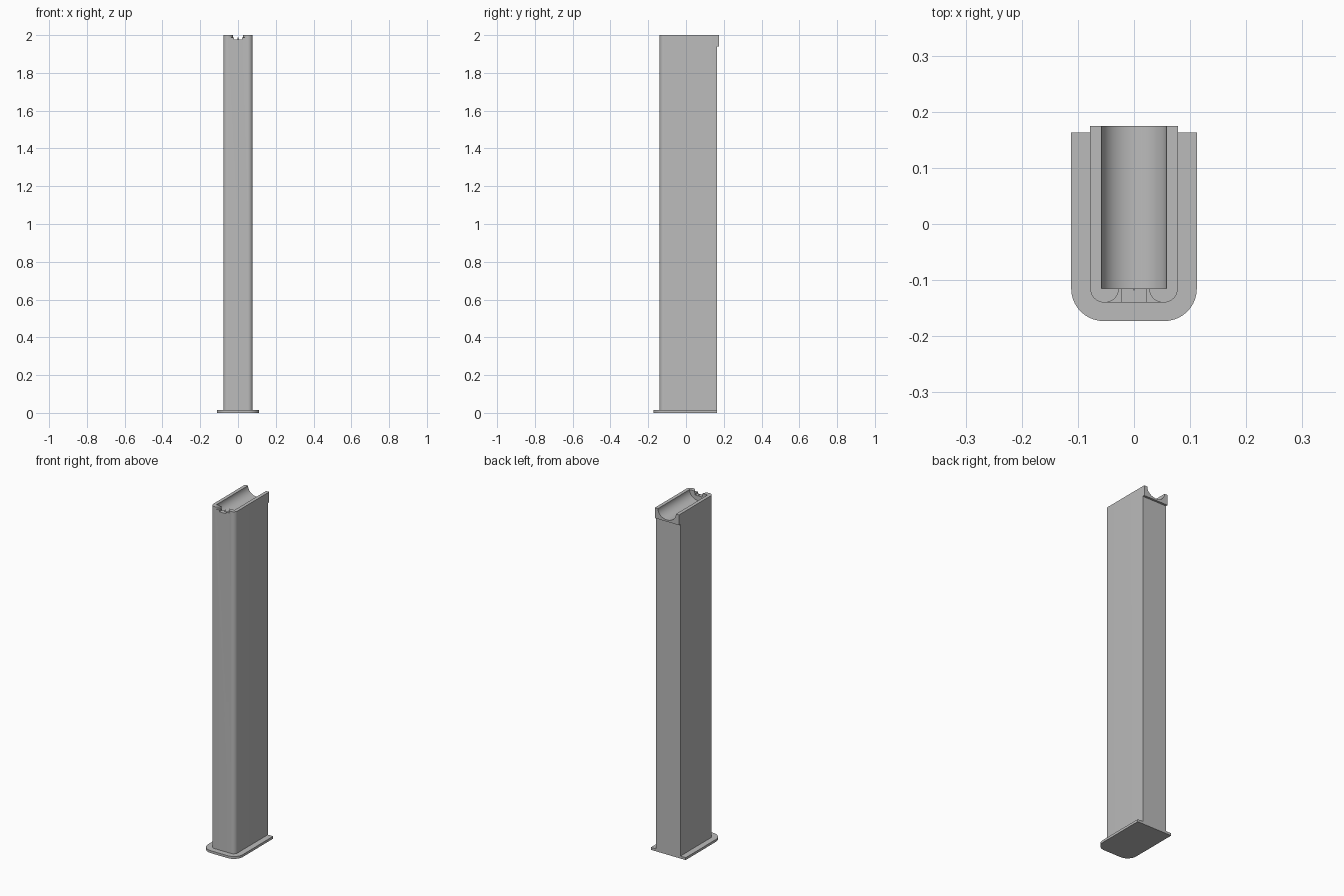
import bpy, bmesh
from math import pi, sin, cos
from mathutils import Vector

cube = bpy.data.objects.get("Cube")
if cube:
    bpy.data.objects.remove(cube)

grey = bpy.data.materials.new("plain grey")
grey.use_nodes = True
colour = (0.5, 0.5, 0.5, 1)
grey.diffuse_color = colour
grey.node_tree.nodes["Principled BSDF"].inputs["Base Color"].default_value = colour


def arc(cx, cy, rx, ry, start, end, steps=10):
    """Points along an elliptical arc."""
    angles = [start + (end - start) * i / steps for i in range(steps + 1)]
    return [(cx + rx * cos(a), cy + ry * sin(a)) for a in angles]


def mirrored(half):
    """Close a right-hand half outline across x = 0."""
    return half + [(-x, y) for x, y in reversed(half) if x > 1e-6]


def prism(name, points, low, high, axis="z"):
    """Extrude a flat outline along z, or an x-z outline along y."""
    place = (lambda p, t: (p[0], p[1], t)) if axis == "z" else (lambda p, t: (p[0], t, p[1]))
    bm = bmesh.new()
    face = bm.faces.new([bm.verts.new(place(p, low)) for p in points])
    extruded = bmesh.ops.extrude_face_region(bm, geom=[face])["geom"]
    top = [v for v in extruded if isinstance(v, bmesh.types.BMVert)]
    shift = Vector(place((0, 0), high - low))
    bmesh.ops.translate(bm, verts=top, vec=shift)
    bmesh.ops.recalc_face_normals(bm, faces=bm.faces)
    mesh = bpy.data.meshes.new(name)
    bm.to_mesh(mesh)
    bm.free()
    mesh.materials.append(grey)
    obj = bpy.data.objects.new(name, mesh)
    bpy.context.collection.objects.link(obj)
    return obj


def boolean(target, other, operation):
    mod = target.modifiers.new(other.name, "BOOLEAN")
    mod.object, mod.operation, mod.solver = other, operation, "EXACT"
    other.hide_render = True
    other.hide_viewport = True
    other.hide_set(True)


def rounded_front(width, front, back, radius):
    """Square at the back, rounded at the two front corners."""
    return mirrored([(width, back)] + arc(width - radius, front + radius, radius, radius, 0, -pi / 2))


FRONT, BACK, WALL = -0.14, 0.163, -0.115

# Base flange and tall column
base = prism("base_plate", rounded_front(0.112, -0.173, BACK, 0.058), 0, 0.014)
column = prism("column", rounded_front(0.078, FRONT, BACK, 0.025), 0.014, 2)

# Overhanging lip on the back of the top
lip = prism("back_lip", mirrored([(0.078, 0.15), (0.078, 0.175)]), 1.94, 2)
boolean(column, lip, "UNION")

# Round trough along the top, open at the back
trough = prism("trough_cutter", mirrored([(0.058, 2.05)] + arc(0, 2, 0.058, 0.05, 0, -pi / 2, 16)),
               WALL, 0.2, "y")
boolean(column, trough, "DIFFERENCE")

# Flared notch through the front wall of the trough
flare = arc(0.052, WALL, 0.025, FRONT - WALL, pi, pi / 2)
notch = prism("notch_cutter", mirrored([(0.027, -0.1)] + flare + [(0.052, -0.16)]), 1.988, 2.05)
boolean(column, notch, "DIFFERENCE")

# Small pointed recess in the middle of the notch
point = arc(0.022, -0.122, 0.022, 0.018, pi, pi / 2)
recess = prism("recess_cutter", mirrored(point + [(0.022, -0.16)]), 1.978, 2.05)
boolean(column, recess, "DIFFERENCE")

# Smooth the rounded corners and keep the edges crisp
for obj in (base, column):
    bpy.ops.object.select_all(action="DESELECT")
    obj.select_set(True)
    bpy.context.view_layer.objects.active = obj
    for mod in list(obj.modifiers):
        bpy.ops.object.modifier_apply(modifier=mod.name)
    bpy.ops.object.shade_smooth_by_angle(angle=pi / 6)

# The cutters and the merged lip are no longer needed
for helper in (lip, trough, notch, recess):
    bpy.data.objects.remove(helper)
